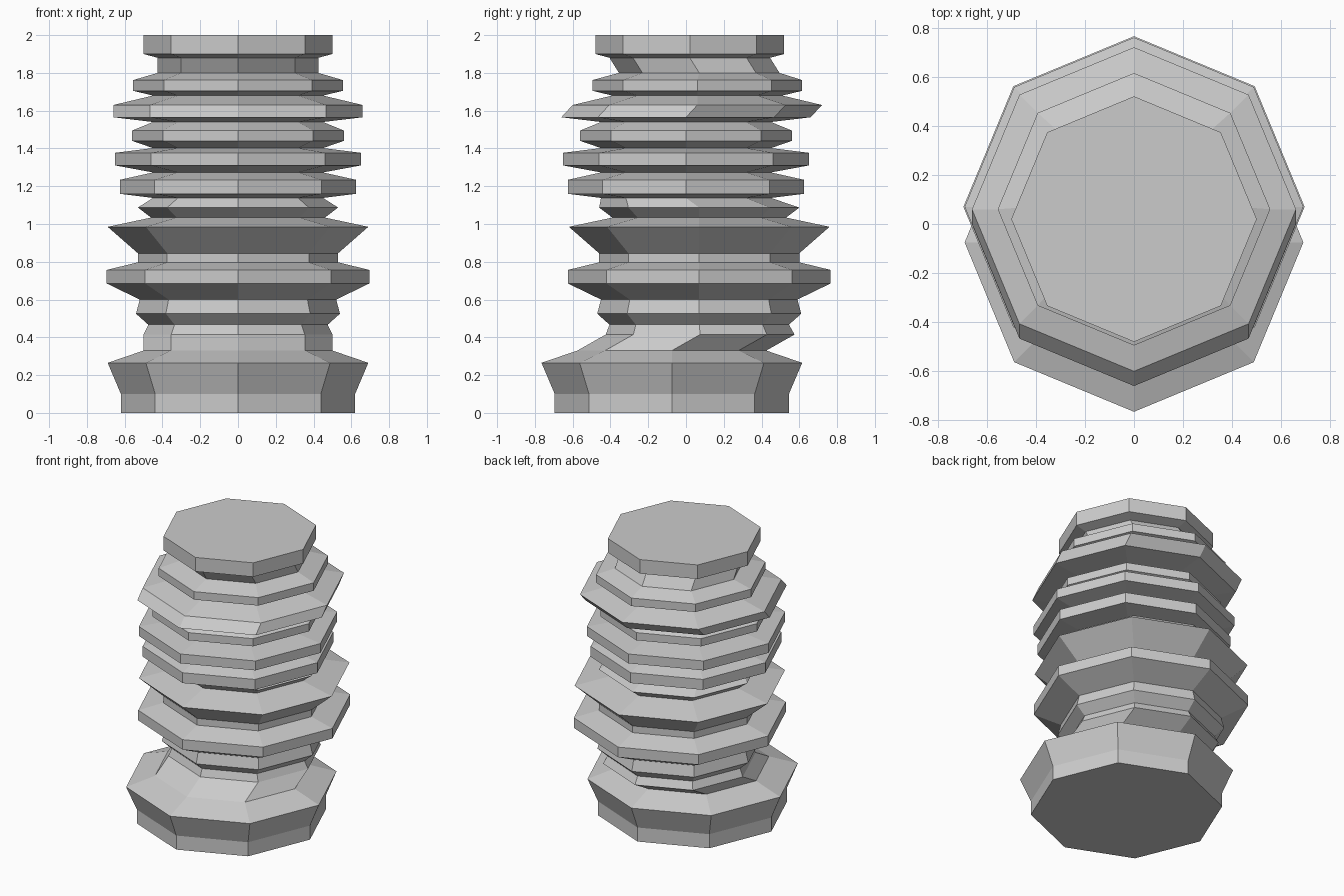
import bpy, bmesh
from math import cos, sin, pi

SIDES = 8

# Column profile from the base up: height, radius, offset in y
rings = [
    (0.00, .62, -.075), (0.10, .62, -.075), (0.265, .69, -.075),   # base
    (0.33, .50, -.075), (0.415, .50, .075), (0.467, .475, .07),    # slanted waist
    (0.525, .54, .07), (0.60, .52, .07),
    (0.685, .695, .07), (0.757, .695, .07),                        # lower flanges
    (0.797, .53, .07), (0.845, .53, .07),
    (0.985, .69, .07), (1.034, .46, .07), (1.087, .53, .07),
    (1.138, .45, 0), (1.16, .625, 0), (1.234, .625, 0),            # middle flanges
    (1.273, .45, 0), (1.31, .65, 0), (1.377, .65, 0),
    (1.402, .45, 0), (1.44, .56, 0), (1.495, .56, 0),
    (1.54, .45, 0), (1.565, .66, 0), (1.63, .66, .06),             # upper flanges
    (1.68, .45, .06), (1.705, .555, .06), (1.762, .555, .06),
    (1.80, .425, .07), (1.88, .425, .02),                          # neck
    (1.90, .50, .02), (2.00, .50, .02),                            # top disc
]

bm = bmesh.new()
loops = []
for z, r, y in rings:
    loops.append([bm.verts.new((r * cos(2 * pi * i / SIDES),
                                y + r * sin(2 * pi * i / SIDES), z))
                  for i in range(SIDES)])

# Walls between neighbouring rings, then the two caps
for a, b in zip(loops, loops[1:]):
    for i in range(SIDES):
        j = (i + 1) % SIDES
        bm.faces.new((a[i], a[j], b[j], b[i]))
bm.faces.new(loops[0][::-1])
bm.faces.new(loops[-1])

mesh = bpy.data.meshes.new("ribbed_column")
bm.to_mesh(mesh)
bm.free()
column = bpy.data.objects.new("ribbed_column", mesh)
bpy.context.collection.objects.link(column)
